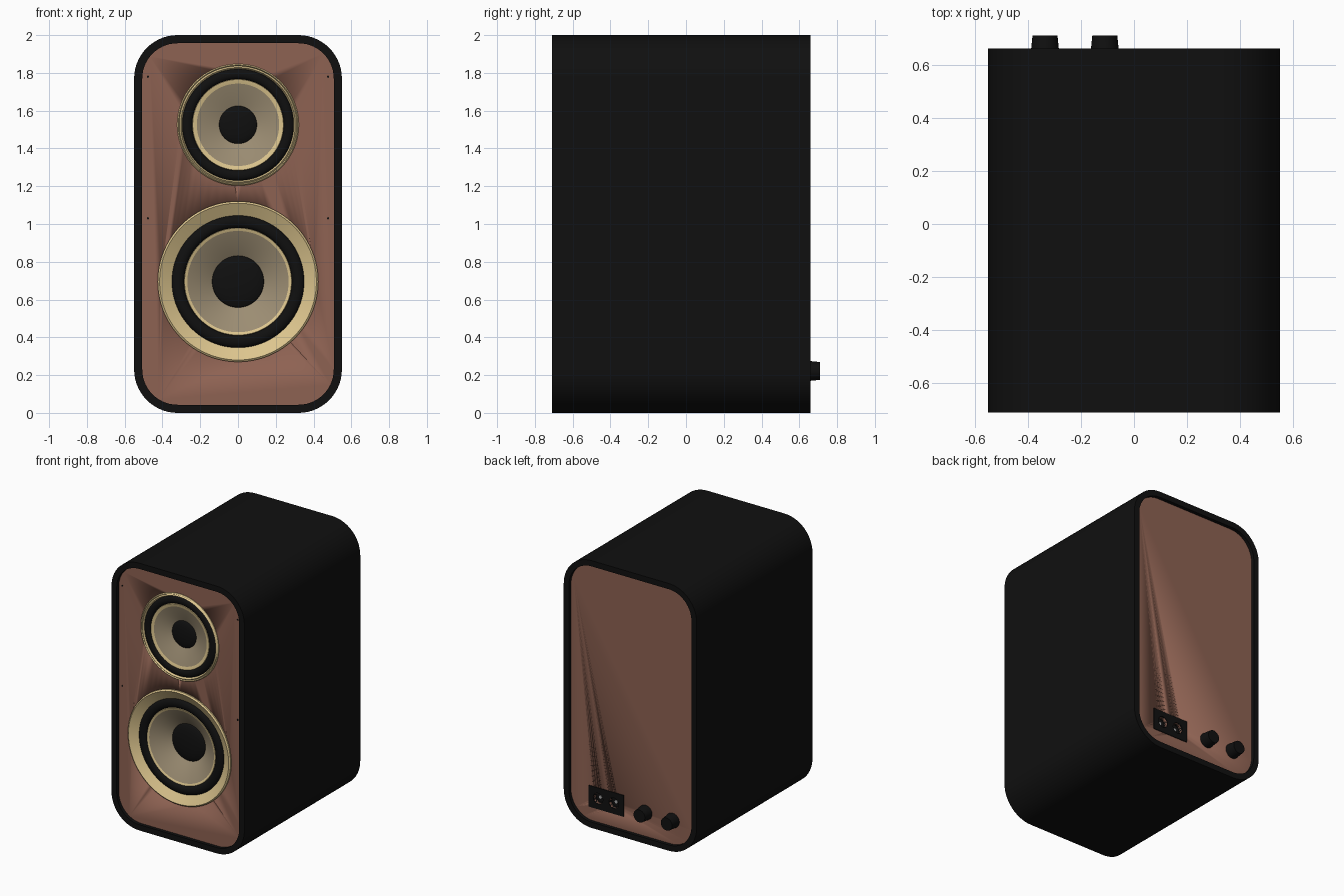
import bpy, bmesh, math
from mathutils import Matrix, Vector

if "Cube" in bpy.data.objects:
    bpy.data.objects.remove(bpy.data.objects["Cube"])


def material(name, rgb):
    m = bpy.data.materials.new(name)
    m.diffuse_color = (*rgb, 1)
    m.use_nodes = True
    m.node_tree.nodes["Principled BSDF"].inputs["Base Color"].default_value = m.diffuse_color
    return m


BLACK = material("matte_black", (0.005, 0.005, 0.005))
WOOD = material("brown_wood", (0.27, 0.122, 0.085))
GOLD = material("pale_gold", (0.72, 0.56, 0.27))
CONE = material("taupe_cone", (0.33, 0.265, 0.17))
STEEL = material("pin_grey", (0.4, 0.4, 0.4))


def finish(bm, name, mats, smooth=True):
    bmesh.ops.recalc_face_normals(bm, faces=bm.faces)
    me = bpy.data.meshes.new(name)
    bm.to_mesh(me)
    bm.free()
    for m in mats:
        me.materials.append(m)
    ob = bpy.data.objects.new(name, me)
    bpy.context.collection.objects.link(ob)
    if smooth:
        bpy.ops.object.select_all(action='DESELECT')
        ob.select_set(True)
        bpy.context.view_layer.objects.active = ob
        bpy.ops.object.shade_smooth_by_angle(angle=math.radians(30))
    return ob


def rounded_rect(hw, hh, r, n=14):
    """Points (x, z) of a rounded rectangle centred on z = 1."""
    pts = []
    for k, (sx, sz) in enumerate([(1, 1), (-1, 1), (-1, -1), (1, -1)]):
        for i in range(n + 1):
            a = math.pi / 2 * (k + i / n)
            pts.append((sx * (hw - r) + r * math.cos(a),
                        1 + sz * (hh - r) + r * math.sin(a)))
    return pts


def loop(bm, pts, y):
    return [bm.verts.new((x, y, z)) for x, z in pts]


def bridge(bm, a, b):
    n = len(a)
    return [bm.faces.new((a[i], a[(i + 1) % n], b[(i + 1) % n], b[i])) for i in range(n)]


def cylinder(name, x, z, y0, y1, r0, r1, mat, n=48):
    bm = bmesh.new()
    rot = Matrix.Rotation(-math.pi / 2, 4, 'X')     # local z becomes +y
    bmesh.ops.create_cone(bm, cap_ends=True, segments=n, radius1=r0, radius2=r1, depth=y1 - y0,
                          matrix=Matrix.Translation((x, (y0 + y1) / 2, z)) @ rot)
    return finish(bm, name, [mat])


def cut(ob, cutter):
    cutter.hide_render = True
    cutter.hide_set(True)
    m = ob.modifiers.new("hole", 'BOOLEAN')
    m.operation, m.object, m.solver = 'DIFFERENCE', cutter, 'EXACT'


# cabinet shell: rounded tube open at both ends
bm = bmesh.new()
outer, inner = rounded_rect(0.55, 1.0, 0.23), rounded_rect(0.507, 0.957, 0.187)
rings = [loop(bm, outer, -0.71), loop(bm, outer, 0.66), loop(bm, inner, 0.66), loop(bm, inner, -0.71)]
for i in range(4):
    bridge(bm, rings[i], rings[(i + 1) % 4])
finish(bm, "cabinet_shell", [BLACK])


# recessed front and back panels
def panel(name, y0, y1):
    bm = bmesh.new()
    pts = rounded_rect(0.508, 0.958, 0.188)
    a, b = loop(bm, pts, y0), loop(bm, pts, y1)
    bridge(bm, a, b)
    bm.faces.new(a)
    bm.faces.new(b)
    return finish(bm, name, [WOOD])


front = panel("front_panel", -0.685, -0.66)
back = panel("back_panel", 0.61, 0.635)


# speaker drivers: lathed profile of (radius, y, material index of the band that follows)
def driver(name, zc, profile, n=96):
    bm = bmesh.new()
    prev, mat = None, 0
    for r, y, idx in profile:
        if r == 0:
            tip = bm.verts.new((0, y, zc))
            for i in range(n):
                bm.faces.new((prev[i], prev[(i + 1) % n], tip)).material_index = mat
            break
        ring = [bm.verts.new((r * math.cos(2 * math.pi * i / n), y,
                              zc + r * math.sin(2 * math.pi * i / n))) for i in range(n)]
        if prev:
            for f in bridge(bm, prev, ring):
                f.material_index = mat
        prev, mat = ring, idx
    ob = finish(bm, name, [GOLD, BLACK, CONE])
    # make the open surface face forward
    if sum((p.normal.y * p.area for p in ob.data.polygons)) > 0:
        ob.data.flip_normals()


def surround(r_out, r_in, y, height):
    mid, half = (r_out + r_in) / 2, (r_out - r_in) / 2
    return [(mid + half * math.cos(math.pi * i / 10),
             y - height * math.sin(math.pi * i / 10), 1) for i in range(10)]


def dome(r, y, height):
    return [(r * math.cos(math.pi / 2 * i / 6), y - height * math.sin(math.pi / 2 * i / 6), 1)
            for i in range(6)] + [(0, y - height, 1)]


driver("woofer", 0.695,
       [(0.425, -0.67, 0), (0.425, -0.695, 0), (0.415, -0.703, 0)]
       + surround(0.35, 0.285, -0.665, 0.022)
       + [(0.285, -0.665, 0), (0.283, -0.672, 0), (0.268, -0.667, 2)]
       + dome(0.137, -0.58, 0.025))
driver("midrange", 1.525,
       [(0.322, -0.67, 0), (0.322, -0.69, 0), (0.316, -0.698, 0), (0.311, -0.69, 0), (0.303, -0.698, 0)]
       + surround(0.295, 0.242, -0.68, 0.018)
       + [(0.242, -0.68, 0), (0.240, -0.687, 0), (0.218, -0.682, 2)]
       + dome(0.1, -0.635, 0.02))
for nm, z, r in (("woofer_hole_cutter", 0.695, 0.41), ("midrange_hole_cutter", 1.525, 0.31)):
    cut(front, cylinder(nm, 0, z, -0.75, -0.6, r, r, WOOD))

# tiny grille pins on the front panel
for sx in (-1, 1):
    for z in (1.03, 1.78):
        cylinder("grille_pin", sx * 0.477, z, -0.688, -0.68, 0.006, 0.006, BLACK, 12)

# back controls: two tapered knobs
for x in (-0.335, -0.11):
    cylinder("knob", x, 0.222, 0.63, 0.71, 0.055, 0.047, BLACK)

# socket plate with two recessed sockets and centre pins
bm = bmesh.new()
bmesh.ops.create_cube(bm, size=1, matrix=Matrix.Translation((0.215, 0.615, 0.222))
                      @ Matrix.Diagonal((0.29, 0.05, 0.16, 1)))
plate = finish(bm, "socket_plate", [BLACK], False)
for x in (0.15, 0.28):
    hole = cylinder("socket_cutter", x, 0.222, 0.605, 0.7, 0.04, 0.04, BLACK)
    cut(plate, hole)
    cut(back, hole)
    cylinder("socket_pin", x, 0.222, 0.6, 0.612, 0.012, 0.012, STEEL, 16)
